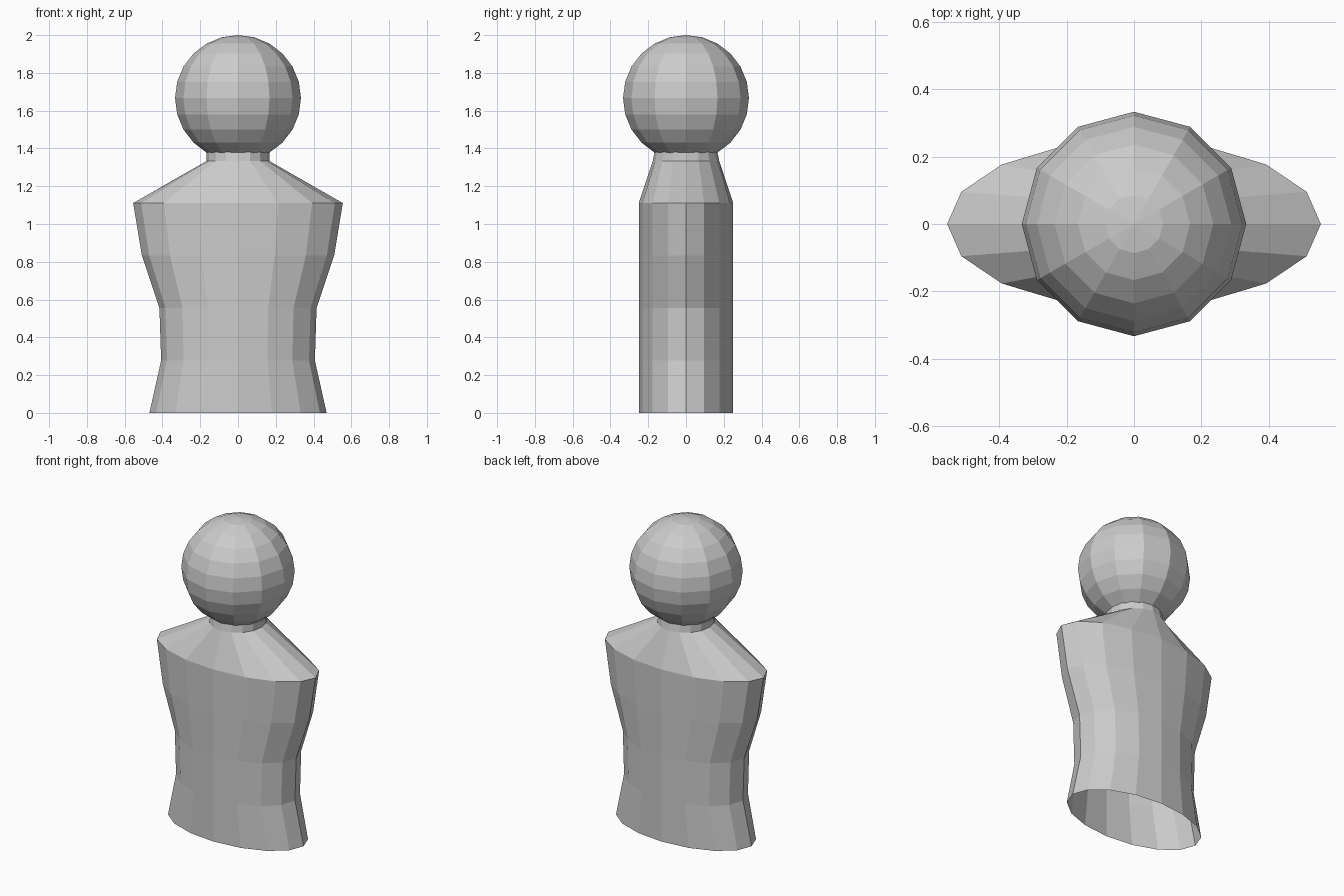
import bpy, bmesh
from math import cos, sin, pi

if "Cube" in bpy.data.objects:
    bpy.data.objects.remove(bpy.data.objects["Cube"])

SIDES = 16

# torso: open-ended lofted ellipses (height, half width, half depth)
profile = [
    (0.0, 0.469, 0.25), (0.278, 0.407, 0.25), (0.556, 0.416, 0.25),
    (0.833, 0.509, 0.25), (1.111, 0.555, 0.25),
    (1.333, 0.167, 0.176), (1.382, 0.166, 0.166),
]
bm = bmesh.new()
rings = [[bm.verts.new((rx * cos(2 * pi * i / SIDES), ry * sin(2 * pi * i / SIDES), z))
          for i in range(SIDES)] for z, rx, ry in profile]
for low, high in zip(rings, rings[1:]):
    for i in range(SIDES):
        j = (i + 1) % SIDES
        bm.faces.new((low[i], low[j], high[j], high[i]))
mesh = bpy.data.meshes.new("torso")
bm.to_mesh(mesh)
bm.free()
torso = bpy.data.objects.new("torso", mesh)
bpy.context.collection.objects.link(torso)

# head: flat-shaded low-poly sphere
bpy.ops.mesh.primitive_uv_sphere_add(segments=12, ring_count=12, radius=1 / 3,
                                     location=(0, 0, 5 / 3))
bpy.context.object.name = "head"
